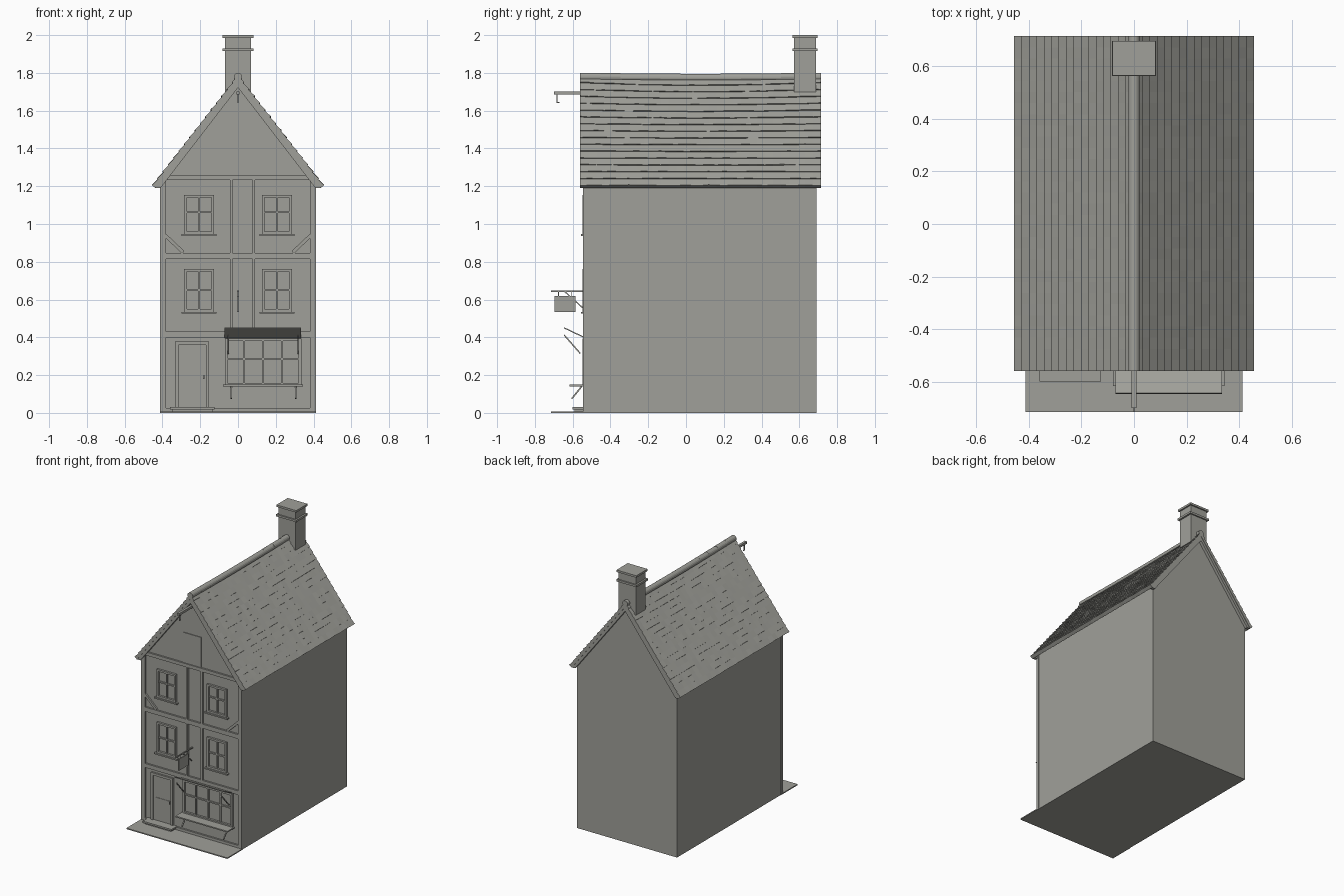
import bpy, bmesh, math, random
from mathutils import Vector, Matrix

if "Cube" in bpy.data.objects:
    bpy.data.objects.remove(bpy.data.objects["Cube"])

random.seed(4)
stone = bpy.data.materials.new("warm_grey")
stone.diffuse_color = (0.35, 0.35, 0.32, 1)
stone.use_nodes = True
stone.node_tree.nodes["Principled BSDF"].inputs["Base Color"].default_value = stone.diffuse_color


def finish(name, bm):
    bmesh.ops.recalc_face_normals(bm, faces=bm.faces[:])
    me = bpy.data.meshes.new(name)
    bm.to_mesh(me)
    bm.free()
    me.materials.append(stone)
    ob = bpy.data.objects.new(name, me)
    bpy.context.collection.objects.link(ob)
    return ob


def add_box(bm, x0, x1, y0, y1, z0, z1):
    m = Matrix.Translation(((x0 + x1) / 2, (y0 + y1) / 2, (z0 + z1) / 2))
    bmesh.ops.create_cube(bm, size=1, matrix=m @ Matrix.Diagonal((x1 - x0, y1 - y0, z1 - z0, 1)))


def boxes(name, items):
    bm = bmesh.new()
    for b in items:
        add_box(bm, *b)
    return finish(name, bm)


def bars(name, items):
    """Square or flat bars; each item is start, end, width along x, thickness."""
    bm = bmesh.new()
    for a, b, w, t in items:
        a, b = Vector(a), Vector(b)
        d = (b - a).normalized()
        side = Vector((1, 0, 0)) if abs(d.x) < 0.01 else Vector((0, 1, 0))
        rot = Matrix((side, d.cross(side), d)).transposed().to_4x4()
        m = Matrix.Translation((a + b) / 2) @ rot @ Matrix.Diagonal((w, t, (b - a).length, 1))
        bmesh.ops.create_cube(bm, size=1, matrix=m)
    return finish(name, bm)


def extrude_profile(name, profile, stations, shift=lambda i, j: 0.0):
    """Closed xz profile swept along y, with an optional height shift per point."""
    bm = bmesh.new()
    rings = [[bm.verts.new((x, y, z + shift(i, j))) for i, (x, z) in enumerate(profile)]
             for j, y in enumerate(stations)]
    n = len(profile)
    for r, s in zip(rings, rings[1:]):
        for i in range(n):
            bm.faces.new((r[i], r[(i + 1) % n], s[(i + 1) % n], s[i]))
    bm.faces.new(rings[0])
    bm.faces.new(rings[-1])
    return finish(name, bm)


FRONT, WALL, BACK = -0.545, -0.532, 0.69
ROOF0, ROOF1 = -0.56, 0.715

# House body with gables
extrude_profile("house_walls", [(-0.41, 0), (0.41, 0), (0.41, 1.225), (0, 1.75), (-0.41, 1.225)],
                [WALL, BACK])
boxes("pavement", [(-0.413, 0.413, -0.715, WALL, 0, 0.008)])

# Timber frame on the front
timbers = [(s * 0.396 - 0.016, s * 0.396 + 0.016, FRONT, WALL + 0.01, 0, 1.235) for s in (-1, 1)]
timbers += [(-0.38, 0.38, FRONT, WALL + 0.01, a, b)
            for a, b in ((0, 0.027), (0.4, 0.43), (0.815, 0.847), (1.232, 1.257))]
timbers += [(x, x + 0.013, FRONT, WALL + 0.01, a, b)
            for x in (-0.043, 0.076) for a, b in ((0.43, 0.815), (0.847, 1.232))]
boxes("timber_frame", timbers)
bars("corner_braces", [((s * 0.385, -0.538, 0.94), (s * 0.29, -0.538, 0.85), 0.012, 0.018)
                       for s in (-1, 1)])
boxes("loft_hatch", [(-0.075, 0.075, WALL - 0.005, WALL + 0.005, 1.257, 1.48)])


# Windows: frame, glazing bars and sill
def window(name, x0, x1, z0, z1, cols, mid, rim=0.014):
    f, b = FRONT - 0.002, WALL + 0.005
    w = [(x0, x0 + rim, f, b, z0, z1), (x1 - rim, x1, f, b, z0, z1),
         (x0, x1, f, b, z0, z0 + rim), (x0, x1, f, b, z1 - rim, z1),
         (x0, x1, FRONT + 0.003, b, mid - 0.005, mid + 0.005)]
    for i in range(1, cols):
        x = x0 + (x1 - x0) * i / cols
        w.append((x - 0.005, x + 0.005, FRONT + 0.003, b, z0, z1))
    boxes(name, w)


for level, base, top in (("lower", 0.535, 0.762), ("upper", 0.947, 1.154)):
    for side, x in (("left", -0.206), ("right", 0.206)):
        window(f"{level}_{side}_window", x - 0.079, x + 0.079, base, top, 2, base + 0.115)
        boxes(f"{level}_{side}_sill", [(x - 0.093, x + 0.093, -0.555, WALL, base - 0.01, base)])
window("shop_window", -0.07, 0.335, 0.145, 0.395, 4, 0.285)

# Shop counter on struts, raised shutter on props
boxes("shop_counter", [(-0.08, 0.345, -0.617, WALL, 0.14, 0.149)])
bars("counter_struts", [((x, -0.605, 0.075), (x, -0.552, 0.14), 0.008, 0.008) for x in (-0.037, 0.305)])
bars("raised_shutter", [((0.132, -0.645, 0.45), (0.132, -0.54, 0.4), 0.405, 0.006)])
bars("shutter_props", [((x, -0.645, 0.412), (x, -0.56, 0.315), 0.007, 0.007) for x in (-0.052, 0.318)])

# Door, frame and step
boxes("door_frame", [(-0.333, -0.316, FRONT, WALL + 0.01, 0.03, 0.375),
                     (-0.17, -0.153, FRONT, WALL + 0.01, 0.03, 0.375),
                     (-0.333, -0.153, FRONT, WALL + 0.01, 0.36, 0.378)])
boxes("door", [(-0.316, -0.17, WALL - 0.004, WALL + 0.01, 0.03, 0.36),
               (-0.30, -0.186, WALL - 0.007, WALL, 0.195, 0.2),
               (-0.186, -0.178, WALL - 0.012, WALL, 0.18, 0.2)])
boxes("door_step", [(-0.36, -0.125, -0.6, WALL, 0.018, 0.03), (-0.35, -0.135, -0.59, WALL, 0, 0.018)])

# Hanging sign with its bracket
boxes("hanging_sign", [(-0.004, 0.004, -0.695, -0.585, 0.535, 0.62)])
boxes("sign_bracket", [(-0.004, 0.004, -0.715, WALL, 0.641, 0.649)]
      + [(-0.002, 0.002, y - 0.002, y + 0.002, 0.618, 0.643) for y in (-0.675, -0.605)])
bars("sign_brace", [((0, -0.645, 0.645), (0, -0.54, 0.55), 0.006, 0.006)])

# Hoist beam and hook
boxes("hoist_beam", [(-0.009, 0.009, -0.7, WALL + 0.01, 1.685, 1.702)])
boxes("hoist_hook", [(-0.003, 0.003, -0.685, -0.679, 1.64, 1.687),
                     (-0.003, 0.003, -0.685, -0.67, 1.64, 1.645)])

# Roof slopes: stepped tile courses with a slight sag and uneven tiles
COURSES, STEPS = 16, 30
d, nrm = Vector((-0.614, 0.789)), Vector((0.789, 0.614))
eave = Vector((0.452, 1.203))
length = eave.x / 0.614
ys = [ROOF0 + (ROOF1 - ROOF0) * j / STEPS for j in range(STEPS + 1)]
pts, along = [], []
for k in range(COURSES):
    for t, h in ((k, 0.005), (k + 1, -0.001)):
        pts.append(eave + d * (length * t / COURSES) + nrm * h)
        along.append(t / COURSES)
pts += [Vector((0, 1.752)), eave - nrm * 0.022]
along += [1, 0]


def sag(i, j):
    drop = -0.016 * math.sin(math.pi * j / STEPS) * along[i] ** 2
    uneven = random.uniform(-0.002, 0.002) if i < 2 * COURSES and i % 2 == 0 else 0
    return drop + uneven


for side, s in (("left", -1), ("right", 1)):
    extrude_profile(f"{side}_roof", [(s * p.x, p.y) for p in pts], ys, sag)

# Bargeboards under both roof ends
for name, a, b in (("front_bargeboards", ROOF0 + 0.003, WALL), ("back_bargeboards", BACK, ROOF1 - 0.003)):
    inner = eave - nrm * 0.022
    out = [(inner.x, inner.y), (0, 1.755), (-inner.x, inner.y),
           (-inner.x + 0.024, inner.y), (0, 1.722), (inner.x - 0.024, inner.y)]
    extrude_profile(name, out, [a, b])

# Rounded ridge tiles in short lengths
N = 12
for i in range(N):
    y0 = ROOF0 + (ROOF1 - ROOF0) * i / N
    y1 = ROOF0 + (ROOF1 - ROOF0) * (i + 1) / N
    zc = 1.779 - 0.006 * math.sin(math.pi * (i + 0.5) / N)
    ring = [(0.022 * math.cos(a), zc + 0.022 * math.sin(a))
            for a in (math.radians(-30 + 24 * q) for q in range(11))]
    extrude_profile(f"ridge_tile_{i + 1}", ring, [y0, y1])

# Chimney with band and cap
boxes("chimney", [(-0.07, 0.07, 0.573, 0.687, 1.70, 1.99)])
boxes("chimney_band", [(-0.083, 0.083, 0.563, 0.697, 1.915, 1.93)])
boxes("chimney_cap", [(-0.081, 0.081, 0.565, 0.697, 1.985, 2.0)])
